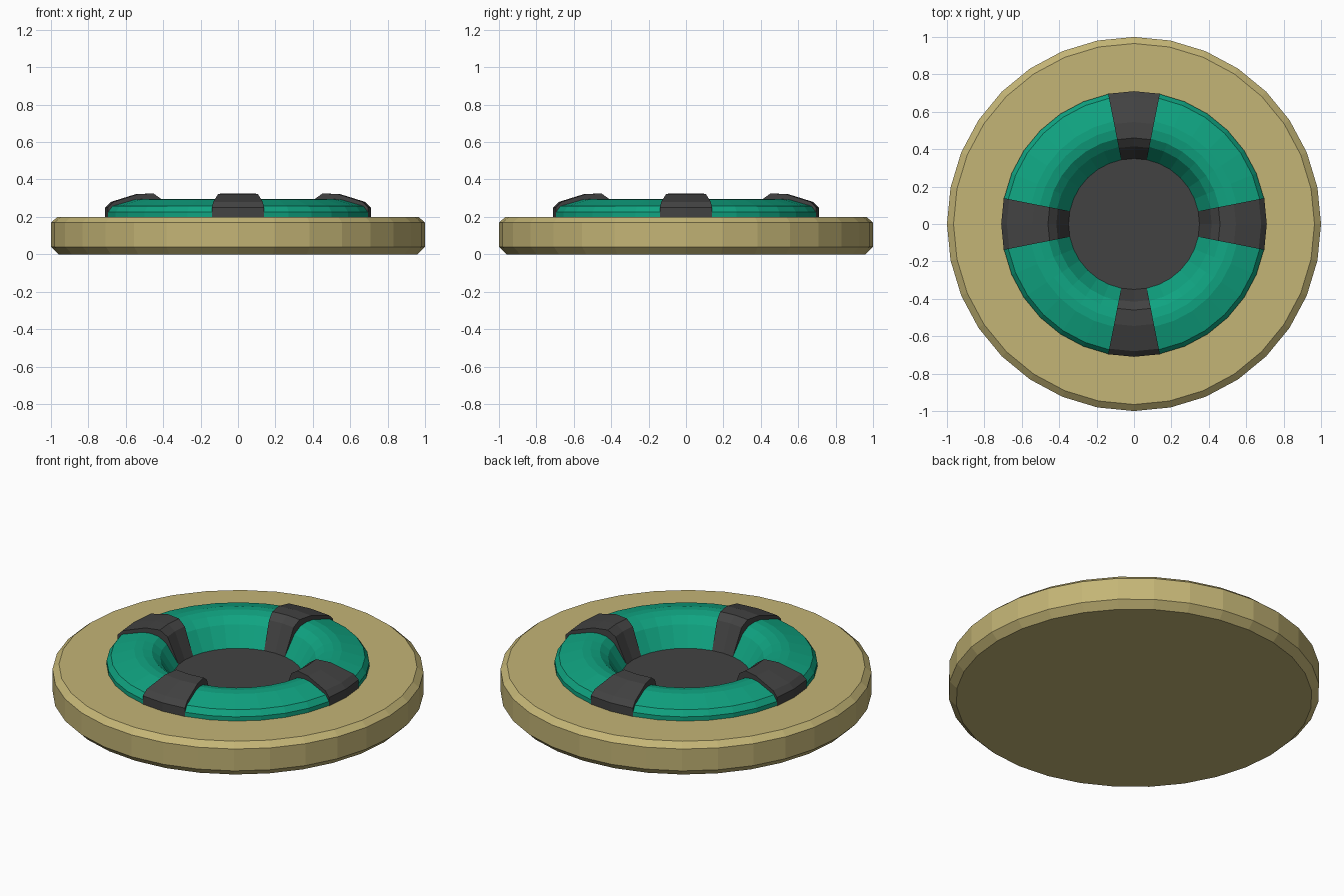
import bpy, math

if "Cube" in bpy.data.objects:
    bpy.data.objects.remove(bpy.data.objects["Cube"])

SIDES = 32


def material(name, rgb):
    m = bpy.data.materials.new(name)
    m.diffuse_color = (*rgb, 1.0)
    m.use_nodes = True
    m.node_tree.nodes["Principled BSDF"].inputs["Base Color"].default_value = m.diffuse_color
    return m


TAN = material("sand tan", (0.55, 0.46, 0.18))
GREEN = material("sea green", (0.005, 0.37, 0.22))
DARK = material("dark grey", (0.055, 0.055, 0.055))


def lathe(name, profile, mat, spans=((0, SIDES),), caps=False):
    """Sweep an (r, z) profile, listed from inside to outside over the top."""
    verts, faces = [], []
    n = len(profile)
    for start, end in spans:
        base = len(verts)
        full = end - start == SIDES
        cols = end - start + (0 if full else 1)
        for c in range(cols):
            a = 2 * math.pi * (start + c) / SIDES
            verts += [(r * math.cos(a), r * math.sin(a), z) for r, z in profile]
        for c in range(end - start):
            p, q = base + c * n, base + ((c + 1) % cols) * n
            for i in range(n - 1):
                if profile[i][0] == 0:
                    faces.append((p, p + 1, q + 1))
                elif profile[i + 1][0] == 0:
                    faces.append((p + i, p + i + 1, q + i))
                else:
                    faces.append((p + i, p + i + 1, q + i + 1, q + i))
        if caps:
            last = base + (cols - 1) * n
            faces.append(tuple(range(base + n - 1, base - 1, -1)))
            faces.append(tuple(range(last, last + n)))
    mesh = bpy.data.meshes.new(name)
    mesh.from_pydata(verts, [], faces)
    mesh.validate()
    mesh.materials.append(mat)
    obj = bpy.data.objects.new(name, mesh)
    bpy.context.collection.objects.link(obj)
    return obj


# chamfered base plate with an opening under the ring
lathe("base_plate", [(0.70, 0.20), (0.965, 0.20), (1.0, 0.17), (1.0, 0.04),
                     (0.96, 0.0), (0, 0)], TAN)

# recessed centre
lathe("centre_disc", [(0, 0.14), (0.35, 0.14)], DARK)

# four green ring sections between the straps
ring = [(0.35, 0.14), (0.42, 0.25), (0.465, 0.285), (0.515, 0.295), (0.56, 0.293),
        (0.685, 0.257), (0.708, 0.225), (0.708, 0.195)]
lathe("ring", ring, GREEN, [(8 * k + 1, 8 * k + 7) for k in range(4)])

# four raised straps with closed sides
strap = [(0.35, 0.14), (0.415, 0.293), (0.46, 0.325), (0.545, 0.322),
         (0.68, 0.28), (0.71, 0.25), (0.71, 0.195)]
lathe("straps", strap, DARK, [(8 * k - 1, 8 * k + 1) for k in range(4)], caps=True)
